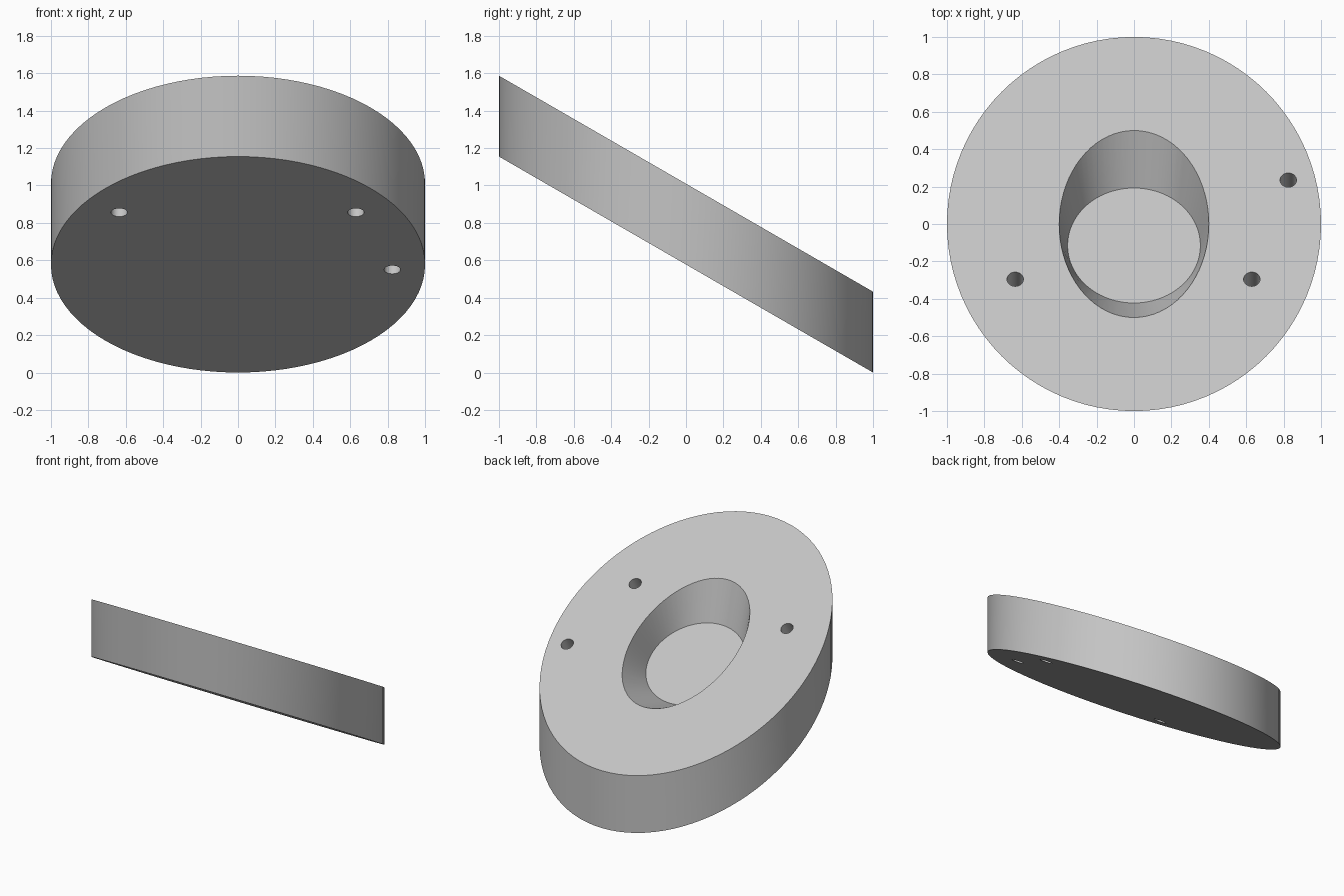
import bpy, bmesh
from math import sin, cos, pi, radians, tan
from mathutils import Matrix

if "Cube" in bpy.data.objects:
    bpy.data.objects.remove(bpy.data.objects["Cube"])

TILT = radians(30)
HEIGHT = 0.432              # wall height, measured upright
SLOPE = tan(TILT)
THICK = HEIGHT * cos(TILT)  # thickness across the tilted faces
TOP_FRAME = Matrix.Translation((0, 0, SLOPE + HEIGHT)) @ Matrix.Rotation(-TILT, 4, 'X')

grey = bpy.data.materials.new("light grey")
grey.use_nodes = True
colour = (0.55, 0.55, 0.55, 1)
grey.diffuse_color = colour
grey.node_tree.nodes["Principled BSDF"].inputs["Base Color"].default_value = colour


def ring(rx, ry, z, n, cx=0, cy=0):
    return [(cx + rx * cos(2 * pi * i / n), cy + ry * sin(2 * pi * i / n), z) for i in range(n)]


def loft(name, lower, upper):
    """Closed solid between two matching rings."""
    bm = bmesh.new()
    a = [bm.verts.new(p) for p in lower]
    b = [bm.verts.new(p) for p in upper]
    n = len(a)
    bm.faces.new(a[::-1])
    bm.faces.new(b)
    for i in range(n):
        j = (i + 1) % n
        bm.faces.new((a[i], a[j], b[j], b[i]))
    mesh = bpy.data.meshes.new(name)
    bm.to_mesh(mesh)
    bm.free()
    mesh.materials.append(grey)
    obj = bpy.data.objects.new(name, mesh)
    bpy.context.collection.objects.link(obj)
    return obj


# Round body with upright walls and parallel slanted faces
outline = ring(1, 1, 0, 96)
body = loft("slanted_disc",
            [(x, y, SLOPE * (1 - y)) for x, y, z in outline],
            [(x, y, SLOPE * (1 - y) + HEIGHT) for x, y, z in outline])

# Recess: round floor flaring to an oval rim, continued past the surface
DEPTH, FLOOR_R, RIM_X, RIM_Y = 0.23, 0.355, 0.4, 0.5 / cos(TILT)
over = 1.2
cutters = [loft("recess_cutter",
                ring(FLOOR_R, FLOOR_R, -DEPTH, 72),
                ring(FLOOR_R + (RIM_X - FLOOR_R) * over,
                     FLOOR_R + (RIM_Y - FLOOR_R) * over,
                     DEPTH * (over - 1), 72))]

# Three through holes square to the slanted faces
for x, y in ((-0.635, -0.295), (0.63, -0.295), (0.825, 0.235)):
    c = dict(cx=x, cy=y / cos(TILT))
    cutters.append(loft("hole_cutter",
                        ring(0.044, 0.044, -THICK - 0.1, 32, **c),
                        ring(0.044, 0.044, 0.1, 32, **c)))

bpy.context.view_layer.objects.active = body
body.select_set(True)
for cutter in cutters:
    cutter.matrix_world = TOP_FRAME
    cutter.hide_render = True
    mod = body.modifiers.new("cut", 'BOOLEAN')
    mod.operation = 'DIFFERENCE'
    mod.solver = 'EXACT'
    mod.object = cutter
    bpy.ops.object.modifier_apply(modifier=mod.name)
    bpy.data.objects.remove(cutter)

bpy.ops.object.shade_smooth_by_angle(angle=radians(25))
